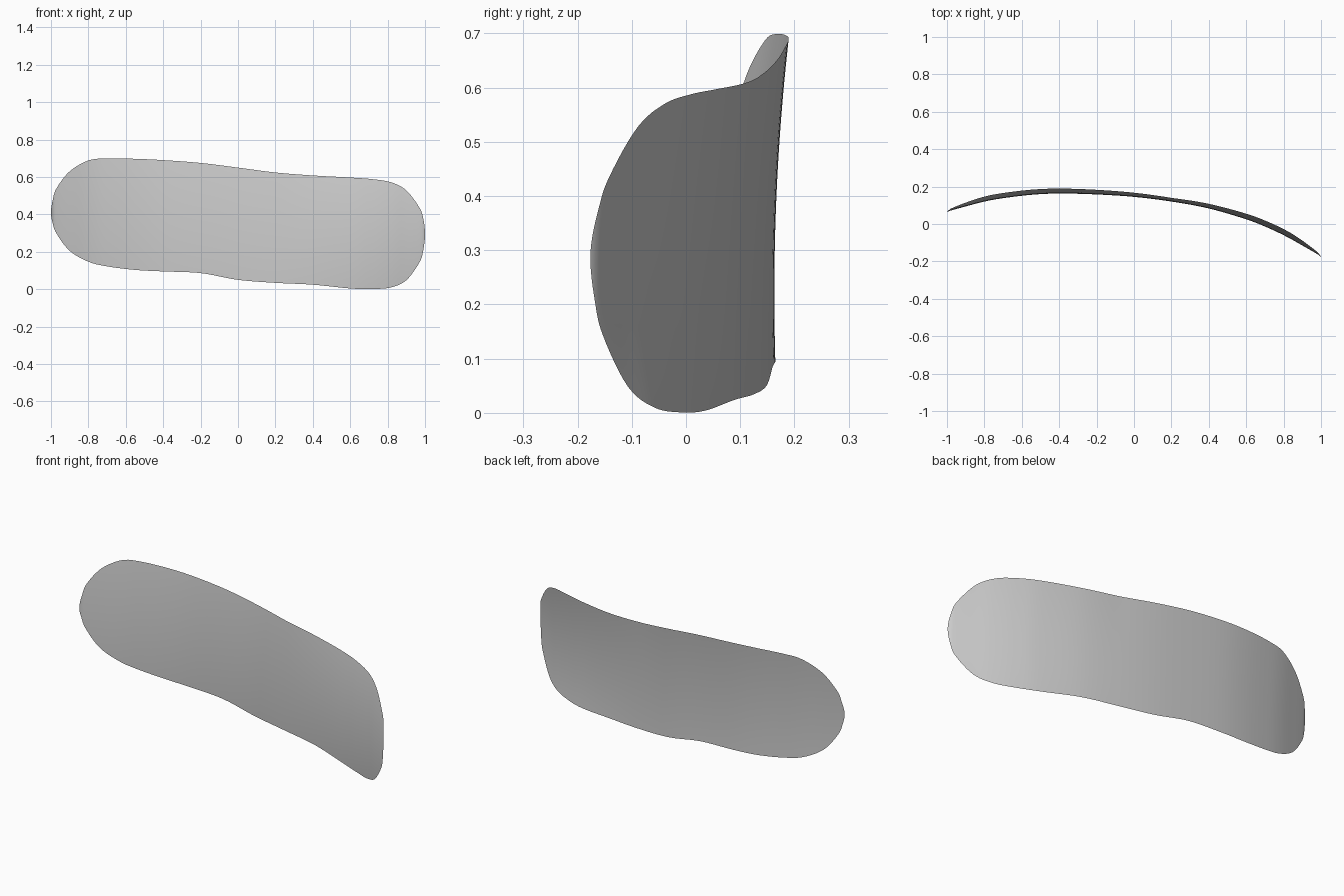
import bpy, bmesh

cube = bpy.data.objects.get("Cube")
if cube:
    bpy.data.objects.remove(cube, do_unlink=True)

# Stations along the panel: x, top edge z, bottom edge z, depth y
STATIONS = [
    (-1.0, .41, .41, .058), (-.99, .48, .35, .066), (-.97, .54, .297, .074),
    (-.9, .63, .205, .094), (-.8, .688, .147, .120), (-.7, .699, .122, .138),
    (-.55, .697, .103, .156), (-.4, .690, .095, .163), (-.2, .675, .086, .158),
    (0, .650, .050, .145), (.2, .624, .034, .120), (.4, .608, .024, .083),
    (.6, .597, .004, .025), (.72, .588, .001, -.022), (.82, .571, .010, -.070),
    (.9, .528, .048, -.115), (.97, .436, .143, -.155), (.99, .38, .205, -.168),
    (1.0, .295, .295, -.178),
]
STEPS, ROWS = 6, 32


def mirrored(s):
    """Swap top and bottom so the outline rounds off smoothly at the tips."""
    return (s[0], s[2], s[1], s[3])


def spline(a, b, c, d, t):
    """Smooth curve from b to c."""
    return [q + .5 * t * (r - p + t * (2*p - 5*q + 4*r - s + t * (3*(q - r) + s - p)))
            for p, q, r, s in zip(a, b, c, d)]


def surface_y(x, z, depth):
    """The sheet flares backwards above and below, more so at the left end."""
    flare = .12 + .18 * max(0, (x - .2) / .8)
    return depth + flare * (z - .22) ** 2


# Curved panel: rows of points between the two edges
points = [mirrored(STATIONS[1])] + STATIONS + [mirrored(STATIONS[-2])]
columns = []
for i in range(1, len(points) - 2):
    columns += [spline(*points[i - 1:i + 3], k / STEPS) for k in range(STEPS)]
columns.append(STATIONS[-1])

bm = bmesh.new()
grid = []
for x, top, bottom, depth in columns:
    heights = [bottom + (top - bottom) * j / ROWS for j in range(ROWS + 1)]
    grid.append([bm.verts.new((x, surface_y(x, z, depth), z)) for z in heights])
for left, right in zip(grid, grid[1:]):
    for j in range(ROWS):
        bm.faces.new((left[j], right[j], right[j + 1], left[j + 1]))
bmesh.ops.remove_doubles(bm, verts=bm.verts, dist=.00005)
for face in bm.faces:
    face.smooth = True

mesh = bpy.data.meshes.new("curved_panel")
bm.to_mesh(mesh)
bm.free()
panel = bpy.data.objects.new("curved_panel", mesh)
bpy.context.collection.objects.link(panel)

# Plain grey finish
grey = bpy.data.materials.new("light_grey")
grey.use_nodes = True
colour = (.6, .6, .6, 1)
grey.diffuse_color = colour
grey.node_tree.nodes["Principled BSDF"].inputs["Base Color"].default_value = colour
mesh.materials.append(grey)
